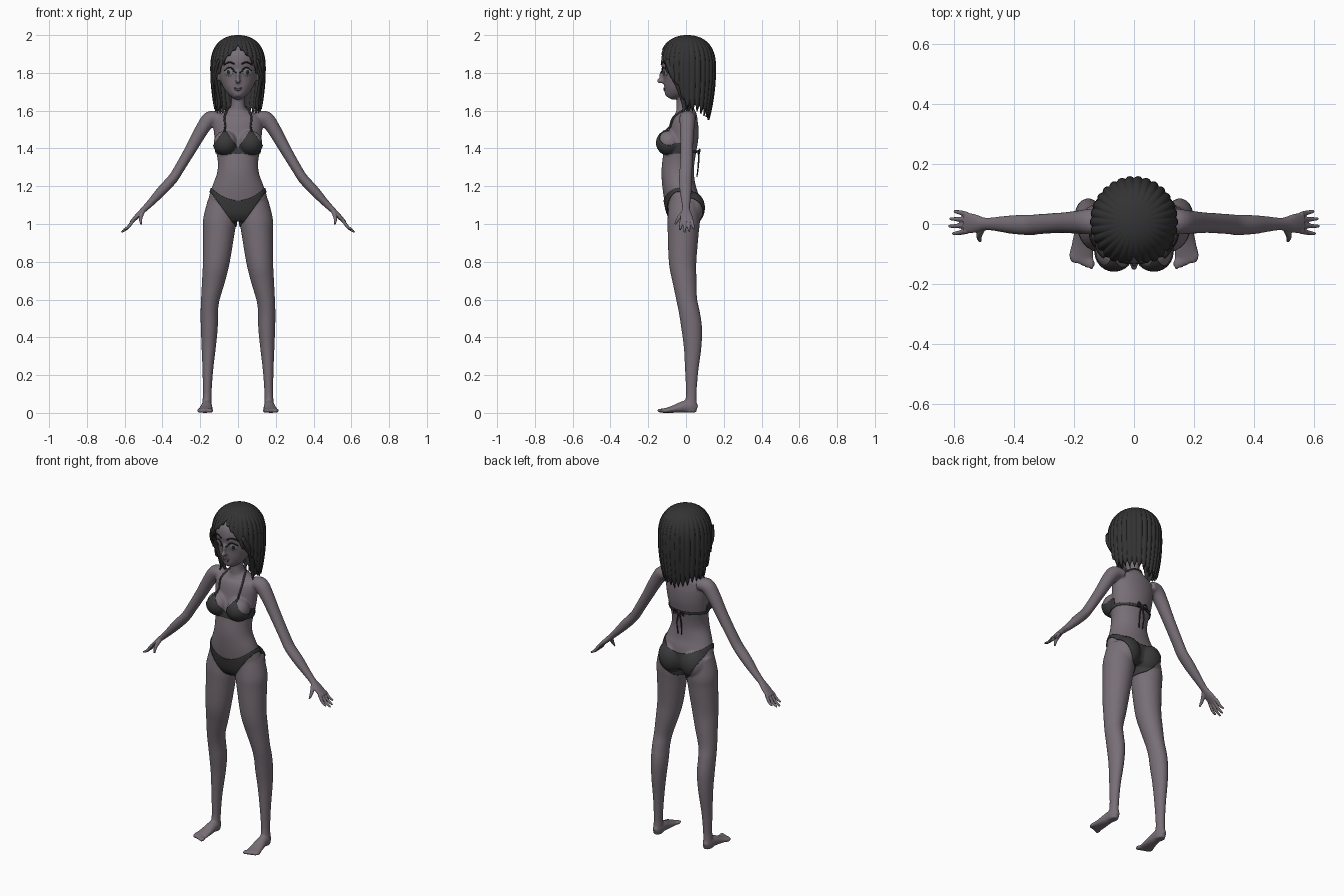
import bpy, bmesh, math, random
from mathutils import Vector, Matrix
from mathutils.bvhtree import BVHTree

random.seed(4)
if "Cube" in bpy.data.objects:
    bpy.data.objects.remove(bpy.data.objects["Cube"])


def material(name, r, g, b):
    m = bpy.data.materials.new(name)
    m.use_nodes = True
    m.diffuse_color = (r, g, b, 1)
    m.node_tree.nodes["Principled BSDF"].inputs["Base Color"].default_value = (r, g, b, 1)
    return m


SKIN = material("mauve skin", .19, .16, .185)
HAIR = material("charcoal hair", .033, .033, .033)
CLOTH = material("dark swim fabric", .042, .042, .044)
EYE = material("grey eye", .2, .2, .21)
DARK = material("black iris", .02, .02, .02)
LIPS = material("dusky lips", .14, .105, .125)


def finish(name, bm, mat):
    bmesh.ops.recalc_face_normals(bm, faces=bm.faces)
    for f in bm.faces:
        f.smooth = True
    me = bpy.data.meshes.new(name)
    bm.to_mesh(me)
    bm.free()
    me.materials.append(mat)
    ob = bpy.data.objects.new(name, me)
    bpy.context.collection.objects.link(ob)
    return ob


def fuse(name, bm, mat, voxel, rounds):
    """Merge overlapping volumes into one smooth skin."""
    ob = finish(name, bm, mat)
    re = ob.modifiers.new("Merge", 'REMESH')
    re.mode, re.voxel_size = 'VOXEL', voxel
    sm = ob.modifiers.new("Soften", 'SMOOTH')
    sm.factor, sm.iterations = .5, rounds
    dg = bpy.context.evaluated_depsgraph_get()
    me = bpy.data.meshes.new_from_object(ob.evaluated_get(dg))
    ob.modifiers.clear()
    ob.data = me
    me.materials.clear()
    me.materials.append(mat)
    for p in me.polygons:
        p.use_smooth = True
    return ob


def spline(pts, steps=4):
    pts = [Vector(p) for p in pts]
    out = []
    for i in range(len(pts) - 1):
        b, c = pts[i], pts[i + 1]
        m = (c - pts[max(i - 1, 0)]) / 2
        n = (pts[min(i + 2, len(pts) - 1)] - b) / 2
        for k in range(steps):
            t = k / steps
            out.append(b * (2*t**3 - 3*t*t + 1) + m * (t**3 - 2*t*t + t)
                       + c * (3*t*t - 2*t**3) + n * (t**3 - t*t))
    return out + [pts[-1]]


def tube(bm, pts, side=(0, 1, 0), n=20, sides=(1,), steps=4):
    """Loft ellipses through (x, y, z, radius across, radius along side)."""
    path = spline(pts, steps)
    for s in sides:
        cs = [Vector((p[0] * s, p[1], p[2])) for p in path]
        rings = []
        for i, c in enumerate(cs):
            t = (cs[min(i + 1, len(cs) - 1)] - cs[max(i - 1, 0)]).normalized()
            u = t.cross(Vector(side)).normalized()
            v = u.cross(t)
            rings.append([bm.verts.new(c + u * path[i][3] * math.cos(k * math.tau / n)
                                       + v * path[i][4] * math.sin(k * math.tau / n)) for k in range(n)])
        for a, b in zip(rings, rings[1:]):
            for k in range(n):
                bm.faces.new((a[k], a[k - 1], b[k - 1], b[k]))
        bm.faces.new(rings[0])
        bm.faces.new(rings[-1])


def blob(bm, c, r, sides=(1,), turn=None):
    for s in sides:
        m = Matrix.Translation((c[0] * s, c[1], c[2])) @ (turn or Matrix()) @ Matrix.Diagonal((*r, 1))
        bmesh.ops.create_uvsphere(bm, u_segments=24, v_segments=14, radius=1, matrix=m)


def column(rows):
    return [(0, (f + b) / 2, z, rx, (b - f) / 2) for z, rx, f, b in rows]


BOTH = (1, -1)

# Body: torso, head, limbs and feet merged together
bm = bmesh.new()
tube(bm, column([(1.72, .036, -.05, .03), (1.63, .037, -.05, .03), (1.6, .06, -.055, .045),
                 (1.57, .115, -.065, .06), (1.53, .13, -.085, .066), (1.46, .125, -.1, .066),
                 (1.4, .119, -.115, .056), (1.33, .107, -.125, .045), (1.27, .111, -.13, .042),
                 (1.2, .136, -.125, .05), (1.14, .155, -.116, .066), (1.07, .165, -.1, .07),
                 (1.03, .13, -.075, .06)]), n=40)
tube(bm, column([(1.668, .02, -.112, -.07), (1.685, .042, -.121, -.04), (1.71, .066, -.127, 0),
                 (1.75, .089, -.131, .05), (1.8, .103, -.133, .09), (1.85, .11, -.133, .11),
                 (1.9, .106, -.122, .11), (1.95, .075, -.085, .08), (1.97, .03, -.04, .04)]), n=40)
blob(bm, (0, -.135, 1.757), (.013, .021, .013))
blob(bm, (0, -.129, 1.783), (.009, .014, .03))
blob(bm, (.105, -.01, 1.785), (.012, .022, .032), BOTH)
blob(bm, (.066, -.09, 1.43), (.063, .065, .064), BOTH)
blob(bm, (.074, .026, 1.085), (.075, .07, .085), BOTH)
tube(bm, [(.085, -.01, 1.12, .075, .08), (.097, -.012, 1.02, .088, .086), (.102, -.015, .95, .083, .082),
          (.115, -.018, .8, .071, .073), (.13, -.008, .7, .061, .064), (.147, .004, .6, .049, .055),
          (.152, .018, .53, .046, .055), (.152, .03, .45, .045, .055), (.155, .035, .35, .038, .047),
          (.16, .03, .22, .028, .035), (.163, .028, .1, .023, .028), (.165, .025, .04, .025, .033),
          (.165, .022, .004, .024, .033)], n=28, sides=BOTH)
tube(bm, [(.1, .01, 1.56, .03, .045), (.145, .008, 1.558, .041, .043), (.185, .006, 1.51, .037, .039),
          (.245, .004, 1.405, .031, .034), (.31, 0, 1.295, .027, .034), (.345, -.003, 1.24, .027, .034),
          (.4, -.002, 1.18, .027, .032), (.46, 0, 1.115, .02, .024), (.5, 0, 1.075, .016, .02)], sides=BOTH)
tube(bm, [(.165, .058, .022, .014, .02), (.165, .03, .032, .027, .032), (.166, -.01, .032, .03, .032),
          (.17, -.06, .021, .036, .021), (.174, -.1, .014, .04, .014), (.174, -.13, .01, .036, .01)],
     side=(0, 0, 1), sides=BOTH)
for i in range(5):
    blob(bm, (.142 + .0165 * i, -.132 + .007 * i, .012), (.011 - .0007 * i, .021, .012), BOTH)
body = fuse("body", bm, SKIN, .006, 5)

# Hands with four fingers and a thumb
for s, word in ((1, "left"), (-1, "right")):
    bm = bmesh.new()
    tube(bm, [(.485, 0, 1.09, .017, .02), (.505, 0, 1.07, .015, .023), (.535, .002, 1.04, .013, .032),
              (.565, .004, 1.01, .009, .034)], sides=(s,))
    for i, reach in enumerate((.605, .618, .614, .6)):
        y = -.024 + .0185 * i
        tube(bm, [(.555, y, 1.02, .009, .009), ((.555 + reach) / 2, y * 1.2, 1.297 - reach / 2 + .012 - .0085 - .013, .008, .008),
                  (reach, y * 1.35, 1.575 - reach, .005, .005)], n=12, sides=(s,))
    tube(bm, [(.505, -.012, 1.065, .012, .012), (.516, -.04, 1.03, .01, .01),
              (.512, -.058, .998, .005, .005)], n=12, sides=(s,))
    fuse(word + "_hand", bm, SKIN, .003, 4)

skin = BVHTree.FromPolygons([v.co for v in body.data.vertices], [p.vertices[:] for p in body.data.polygons])


# Swimsuit: shells lifted off the body with trimmed borders
def mix(a, b, t):
    return a + (b - a) * max(0, min(1, t))


def top_rule(p):
    a = abs(p.x)
    cup = min(p.z - 1.373, 1.497 - p.z - 1.4 * abs(a - .07), -.02 - p.y)
    return min(max(cup, .007 - abs(p.z - 1.383)), .15 - a)


def brief_rule(p):
    a, t = abs(p.x), (p.y + .05) * 10
    upper = mix(1.125 + 3.3 * a * a, 1.14 + 2.5 * a * a, t)
    lower = mix(.97 + 1.4 * a, .98 + 8.2 * a * a, t)
    return min(upper - p.z, p.z - lower)


def garment(name, rule):
    bm = bmesh.new()
    bm.from_mesh(body.data)
    bmesh.ops.delete(bm, geom=[f for f in bm.faces if rule(f.calc_center_median()) <= 0], context='FACES')
    bm.normal_update()
    moves, h = [], .0005
    for v in bm.verts:
        if v.is_boundary:
            f0 = rule(v.co)
            g = Vector([(rule(v.co + d * h) - f0) / h for d in map(Vector, ((1, 0, 0), (0, 1, 0), (0, 0, 1)))])
            g -= v.normal * g.dot(v.normal)
            step = g * (-f0 / max(g.length_squared, .2))
            moves.append((v, step if step.length < .007 else step.normalized() * .007))
    for v, step in moves:
        v.co += step
    for v, n in [(v, v.normal.copy()) for v in bm.verts]:
        v.co += n * .003
    ob = finish(name, bm, CLOTH)
    mod = ob.modifiers.new("Thickness", 'SOLIDIFY')
    mod.thickness, mod.offset = .004, 0
    return ob


garment("swim_top", top_rule)
garment("swim_brief", brief_rule)


def cord(bm, pts, r, lift, sides=BOTH):
    """Thin strip that hugs the body."""
    out = []
    for p in spline(pts, 5):
        co, n, _, _ = skin.find_nearest(p)
        out.append((*(co + n * lift), r, r))
    tube(bm, out, n=8, sides=sides, steps=1)


bm = bmesh.new()
cord(bm, [(.07, -.12, 1.485), (.077, -.09, 1.55), (.07, -.05, 1.595), (.045, .01, 1.615), (.002, .035, 1.62)], .005, .003)
finish("neck_straps", bm, CLOTH)

# Bow and loose ends at the back
bm = bmesh.new()
blob(bm, (0, .066, 1.383), (.009, .008, .009))
tube(bm, [(.002, .066, 1.383, .004, .004), (.025, .072, 1.395, .004, .004), (.032, .07, 1.372, .004, .004),
          (.003, .066, 1.38, .004, .004)], n=8, sides=BOTH)
tube(bm, [(.003, .066, 1.38, .004, .004), (.014, .066, 1.32, .004, .004), (.012, .058, 1.25, .003, .003)], n=8, sides=BOTH)
finish("back_bow", bm, CLOTH)


# Face details laid on the skin
def decal(name, x, z, rx, rz, mat, depth, sides=BOTH):
    bm = bmesh.new()
    for s in sides:
        co, n, _, _ = skin.ray_cast(Vector((x * s, -1, z)), Vector((0, 1, 0)))
        turn = Vector((0, -1, 0)).rotation_difference(n).to_matrix().to_4x4()
        blob(bm, co, (rx, depth, rz), turn=turn)
    finish(name, bm, mat)


decal("eyes", .05, 1.803, .027, .021, EYE, .005)
decal("irises", .049, 1.803, .014, .016, DARK, .0065)
decal("upper_lip", 0, 1.719, .024, .005, LIPS, .005, (1,))
decal("lower_lip", 0, 1.711, .019, .006, LIPS, .006, (1,))
bm = bmesh.new()
cord(bm, [(.021, -.14, 1.845), (.05, -.135, 1.857), (.085, -.11, 1.842)], .004, .001)
cord(bm, [(.022, -.14, 1.803), (.034, -.14, 1.821), (.055, -.13, 1.826), (.08, -.11, 1.81)], .003, .003)
finish("brows_and_lashes", bm, DARK)

# Hair: parted, clumped bob with a ragged hem
HEM = [(0, 1.945), (30, 1.875), (45, 1.8), (70, 1.74), (85, 1.65), (105, 1.625), (180, 1.585)]
CLUMPS, COLS, ROWS = 30, 300, 26
length = [random.uniform(0, .02) for _ in range(CLUMPS)]


def hem(deg):
    for (a, za), (b, zb) in zip(HEM, HEM[1:]):
        if deg <= b:
            return za + (zb - za) * (deg - a) / (b - a)
    return HEM[-1][1]


bm = bmesh.new()
grid = []
for c in range(COLS):
    ang = math.tau * c / COLS
    deg = min(math.degrees(ang), 360 - math.degrees(ang))
    k, frac = divmod(CLUMPS * c / COLS, 1)
    tooth = 1 - abs(2 * frac - 1)
    low = hem(deg) + (.02 - .04 * tooth - length[int(k)]) * mix(.2, 1, (deg - 60) / 30)
    line = []
    for r in range(ROWS + 1):
        t = r / ROWS
        z = 2 - (2 - low) * t * t
        if z > 1.82:
            s = max(0, 1 - ((z - 1.82) / .18) ** 2.6) ** .4545
        else:
            s = 1 - .2 * ((1.82 - z) / .25) ** 2
        s *= 1 - .045 * (1 - tooth) ** 2 * min(1, 2 * t)
        line.append(bm.verts.new((.147 * s * math.sin(ang), .007 - .153 * s * math.cos(ang), z)))
    grid.append(line)
for c in range(COLS):
    for r in range(ROWS):
        a, b = grid[c - 1], grid[c]
        bm.faces.new((a[r], a[r + 1], b[r + 1], b[r]))
bmesh.ops.remove_doubles(bm, verts=bm.verts, dist=.00005)
hair = finish("hair", bm, HAIR)
mod = hair.modifiers.new("Thickness", 'SOLIDIFY')
mod.thickness, mod.offset = .01, -1

# Loose locks beside the face
bm = bmesh.new()
tube(bm, [(.1, -.1, 1.87, .008, .016), (.12, -.07, 1.8, .009, .02), (.112, -.035, 1.72, .009, .016),
          (.1, -.01, 1.64, .009, .014), (.11, -.015, 1.585, .002, .002)], n=12, sides=BOTH)
tube(bm, [(.118, .01, 1.72, .01, .02), (.108, .015, 1.64, .014, .02), (.088, .005, 1.58, .002, .002)], n=12, sides=BOTH)
finish("face_locks", bm, HAIR)
